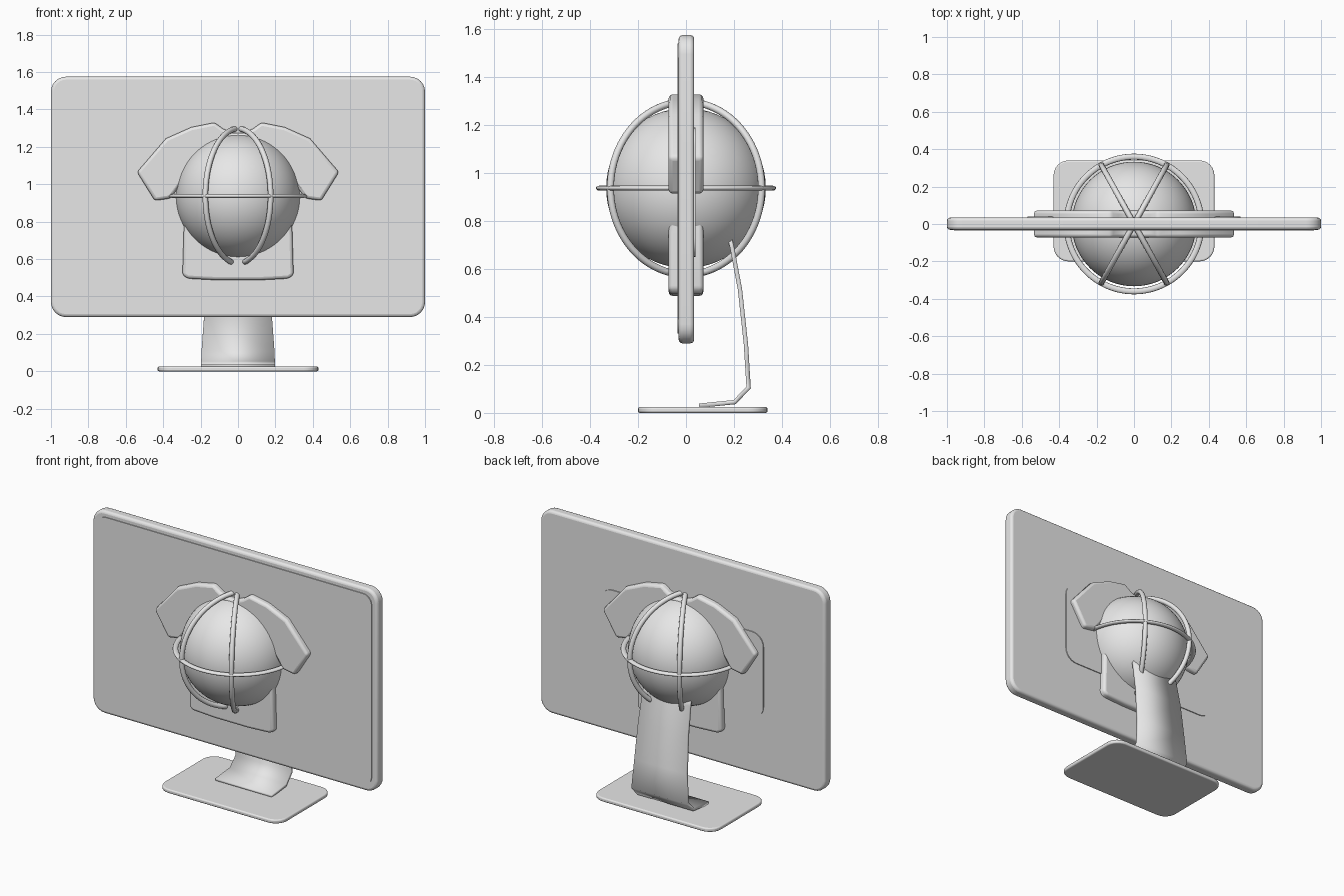
import bpy, bmesh
from math import sin, cos, pi, radians
from mathutils import Vector

cube = bpy.data.objects.get("Cube")
if cube:
    bpy.data.objects.remove(cube, do_unlink=True)

grey = bpy.data.materials.new("light_grey")
grey.use_nodes = True
colour = (0.8, 0.8, 0.8, 1)
grey.diffuse_color = colour
for node in grey.node_tree.nodes:
    if node.type == 'BSDF_PRINCIPLED':
        node.inputs["Base Color"].default_value = colour


def finish(ob, angle=40):
    """Give the part its material and smooth shading with sharp edges."""
    ob.data.materials.clear()
    ob.data.materials.append(grey)
    bpy.ops.object.select_all(action='DESELECT')
    ob.select_set(True)
    bpy.context.view_layer.objects.active = ob
    bpy.ops.object.shade_smooth_by_angle(angle=radians(angle))
    return ob


def mesh_object(name, bm):
    bmesh.ops.recalc_face_normals(bm, faces=bm.faces)
    me = bpy.data.meshes.new(name)
    bm.to_mesh(me)
    bm.free()
    ob = bpy.data.objects.new(name, me)
    bpy.context.collection.objects.link(ob)
    return ob


def rounded_rect(half_w, low, high, r, steps=6):
    """Outline of a rectangle with round corners, centred on the first axis."""
    pts = []
    corners = [(half_w - r, high - r), (r - half_w, high - r),
               (r - half_w, low + r), (half_w - r, low + r)]
    for i, (cx, cy) in enumerate(corners):
        for s in range(steps + 1):
            a = (i + s / steps) * pi / 2
            pts.append((cx + r * cos(a), cy + r * sin(a)))
    return pts


def slab(name, outline, start, end, bevel, upright=True, angle=40):
    """Extrude an outline along y (upright) or z and round its rims."""
    bm = bmesh.new()
    place = (lambda u, v: (u, start, v)) if upright else (lambda u, v: (u, v, start))
    face = bm.faces.new([bm.verts.new(place(u, v)) for u, v in outline])
    grown = bmesh.ops.extrude_face_region(bm, geom=[face])
    step = Vector((0, end - start, 0) if upright else (0, 0, end - start))
    bmesh.ops.translate(bm, vec=step,
                        verts=[g for g in grown["geom"] if isinstance(g, bmesh.types.BMVert)])
    ob = mesh_object(name, bm)
    if bevel:
        mod = ob.modifiers.new("rim", 'BEVEL')
        mod.width, mod.segments, mod.limit_method = bevel, 3, 'ANGLE'
        mod.angle_limit = radians(30)
    return finish(ob, angle)


def tube(name, pts, radius):
    """Round rod through the points, with tapered ends."""
    cu = bpy.data.curves.new(name, 'CURVE')
    cu.dimensions = '3D'
    cu.bevel_depth, cu.bevel_resolution, cu.use_fill_caps = radius, 3, True
    sp = cu.splines.new('POLY')
    sp.points.add(len(pts) - 1)
    for p, co in zip(sp.points, pts):
        p.co = (*co, 1)
    sp.points[0].radius = sp.points[-1].radius = 0.55
    ob = bpy.data.objects.new(name, cu)
    bpy.context.collection.objects.link(ob)
    bpy.ops.object.select_all(action='DESELECT')
    ob.select_set(True)
    bpy.context.view_layer.objects.active = ob
    bpy.ops.object.convert(target='MESH')
    return finish(bpy.context.object, 60)


# Monitor body, front panel and rear plate
slab("monitor_body", rounded_rect(1.0, 0.29, 1.575, 0.08), -0.031, 0.034, 0.016)
slab("front_panel", rounded_rect(0.962, 0.33, 1.54, 0.06), -0.036, -0.028, 0)
slab("rear_plate", rounded_rect(0.57, 0.65, 1.19, 0.08), 0.03, 0.04, 0)

# Shirt: half outline from collar to hem, mirrored
half = [(0.03, 1.275), (0.08, 1.297), (0.125, 1.33), (0.25, 1.305), (0.385, 1.245),
        (0.54, 1.065), (0.445, 0.912), (0.36, 0.925), (0.285, 1.03),
        (0.29, 0.75), (0.297, 0.515), (0.27, 0.496), (0.12, 0.488)]
slab("shirt", half + [(-x, z) for x, z in reversed(half)], -0.072, 0.072, 0.018, angle=60)

# Globe and its cage
CENTRE = Vector((0, 0, 0.937))
bpy.ops.mesh.primitive_uv_sphere_add(segments=64, ring_count=32, radius=0.333, location=CENTRE)
globe = bpy.context.object
globe.name = "globe"
finish(globe)

bpy.ops.mesh.primitive_torus_add(major_segments=96, minor_segments=12, major_radius=0.36,
                                 minor_radius=0.016, location=CENTRE)
equator = bpy.context.object
equator.name = "equator_ring"
equator.scale.z = 0.65
finish(equator, 60)

for i, turn in enumerate((61, 119, 241, 299)):
    a = radians(turn)
    path = []
    for s in range(41):
        t = radians(2 + s * 166 / 40)
        path.append(CENTRE + 0.36 * Vector((sin(t) * cos(a), sin(t) * sin(a), cos(t))))
    # short tip points round off the rod ends
    tip = (path[0] - path[1]).normalized() * 0.008
    tail = (path[-1] - path[-2]).normalized() * 0.008
    tube("meridian_rod_%d" % (i + 1), [path[0] + tip] + path + [path[-1] + tail], 0.015)

# Bent stand: y, z and half width along its length
profile = [(0.182, 0.73, 0.165), (0.192, 0.69, 0.166), (0.225, 0.515, 0.173),
           (0.25, 0.285, 0.182), (0.261, 0.106, 0.195), (0.203, 0.045, 0.197),
           (0.055, 0.03, 0.197)]
bm = bmesh.new()
rows = [[bm.verts.new((s * w, y, z)) for s in (-1, 1)] for y, z, w in profile]
for (a, b), (c, d) in zip(rows, rows[1:]):
    bm.faces.new((a, b, d, c))
stand = mesh_object("stand", bm)
mod = stand.modifiers.new("thickness", 'SOLIDIFY')
mod.thickness, mod.offset, mod.use_even_offset = 0.018, 0, True
finish(stand, 25)

# Foot plate
slab("foot_plate", rounded_rect(0.43, -0.2, 0.34, 0.08), 0, 0.025, 0.008, upright=False)
